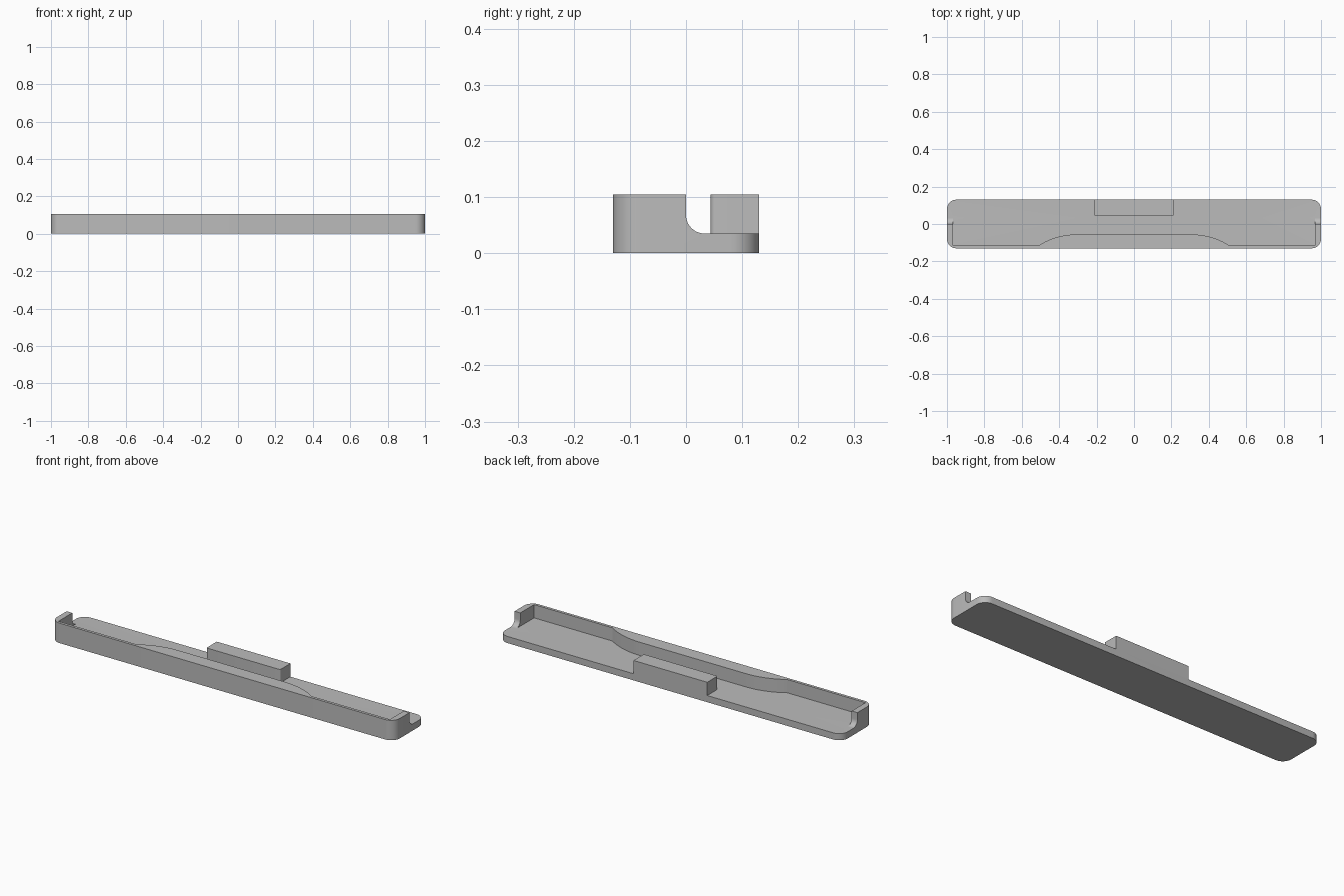
import bpy, bmesh, math
from mathutils import Vector

if "Cube" in bpy.data.objects:
    bpy.data.objects.remove(bpy.data.objects["Cube"], do_unlink=True)

HALF_X, HALF_Y, HEIGHT, FLOOR = 1.0, 0.13, 0.105, 0.035
INNER_X, INNER_Y, GRIP_Y = 0.967, -0.115, -0.056

grey = bpy.data.materials.new("plain grey")
grey.use_nodes = True
grey.diffuse_color = (0.5, 0.5, 0.5, 1)
grey.node_tree.nodes["Principled BSDF"].inputs["Base Color"].default_value = (0.5, 0.5, 0.5, 1)


def arc(cx, cy, r, start, end, steps=10):
    """Points on an arc, angles in degrees."""
    angles = [math.radians(start + (end - start) * i / steps) for i in range(steps + 1)]
    return [(cx + r * math.cos(a), cy + r * math.sin(a)) for a in angles]


def prism(name, outline, low, high, along_x=False):
    """Extrude a closed outline along z, or a (y, z) outline along x."""
    place = (lambda p: (low, p[0], p[1])) if along_x else (lambda p: (p[0], p[1], low))
    shift = Vector((high - low, 0, 0)) if along_x else Vector((0, 0, high - low))
    bm = bmesh.new()
    face = bm.faces.new([bm.verts.new(place(p)) for p in outline])
    grown = bmesh.ops.extrude_face_region(bm, geom=[face])
    bmesh.ops.translate(bm, vec=shift,
                        verts=[g for g in grown["geom"] if isinstance(g, bmesh.types.BMVert)])
    bmesh.ops.recalc_face_normals(bm, faces=bm.faces)
    mesh = bpy.data.meshes.new(name)
    bm.to_mesh(mesh)
    bm.free()
    mesh.materials.append(grey)
    obj = bpy.data.objects.new(name, mesh)
    bpy.context.collection.objects.link(obj)
    return obj


def smooth(obj):
    bpy.ops.object.select_all(action="DESELECT")
    obj.select_set(True)
    bpy.context.view_layer.objects.active = obj
    bpy.ops.object.shade_smooth_by_angle(angle=math.radians(30))


# Tray body: a long block with rounded vertical corners
r = 0.05
cx, cy = HALF_X - r, HALF_Y - r
tray = prism("tray", arc(cx, cy, r, 0, 90) + arc(-cx, cy, r, 90, 180)
             + arc(-cx, -cy, r, 180, 270) + arc(cx, -cy, r, 270, 360), 0, HEIGHT)

# Open back half, with a rounded foot where the end walls meet the floor
r = 0.033
back_cut = prism("back_cutter", arc(r, FLOOR + r, r, 180, 270)
                 + [(0.3, FLOOR), (0.3, 0.3), (0, 0.3)], -1.2, 1.2, along_x=True)

# Pocket inside the walls, with the front wall thickened by a curved grip
rise, run = GRIP_Y - INNER_Y, 0.2
r = (run ** 2 + rise ** 2) / (2 * rise)
sweep = math.degrees(math.asin(run / r))
right_curve = arc(0.31, GRIP_Y - r, r, 90, 90 - sweep)
left_curve = [(-x, y) for x, y in reversed(right_curve)]
pocket_cut = prism("pocket_cutter", [(-INNER_X, 0.3), (-INNER_X, INNER_Y)] + left_curve
                   + right_curve + [(INNER_X, INNER_Y), (INNER_X, 0.3)], FLOOR, 0.3)

for cutter in (back_cut, pocket_cut):
    mod = tray.modifiers.new(cutter.name, "BOOLEAN")
    mod.operation, mod.solver, mod.object = "DIFFERENCE", "EXACT", cutter
    bpy.context.view_layer.objects.active = tray
    bpy.ops.object.modifier_apply(modifier=mod.name)
    bpy.data.objects.remove(cutter, do_unlink=True)
smooth(tray)

# Back tab with small rounded inner corners
w, r, front = 0.215, 0.009, 0.044
tab = prism("back_tab", [(w, HALF_Y), (-w, HALF_Y)] + arc(r - w, front + r, r, 180, 270, 5)
            + arc(w - r, front + r, r, 270, 360, 5), FLOOR, HEIGHT)
smooth(tab)
